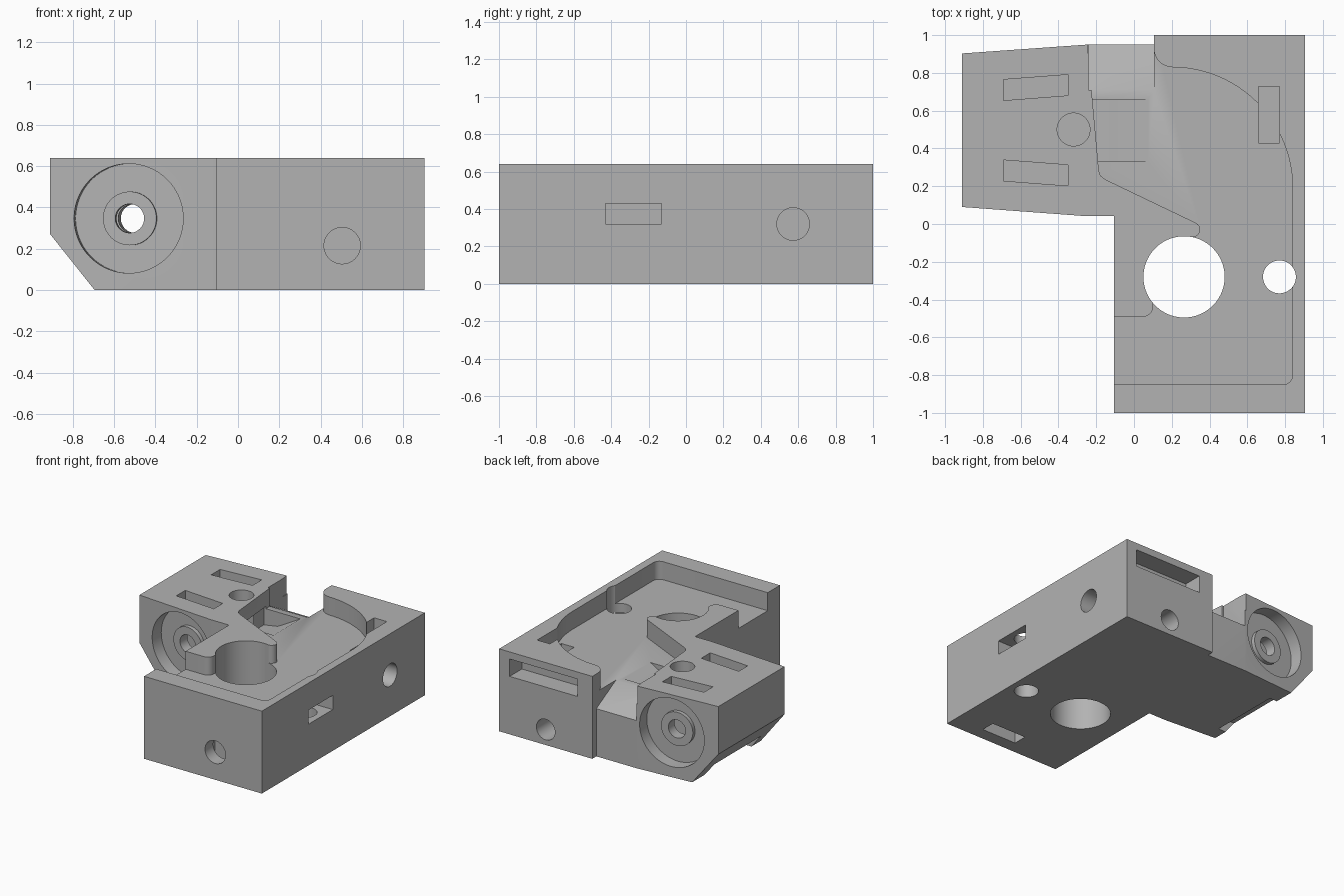
import bpy, bmesh
from math import pi, sin, cos, radians
from mathutils import Matrix, Vector

if "Cube" in bpy.data.objects:
    bpy.data.objects.remove(bpy.data.objects["Cube"])

grey = bpy.data.materials.new("plain grey")
grey.use_nodes = True
grey.diffuse_color = (0.45, 0.45, 0.45, 1)
grey.node_tree.nodes["Principled BSDF"].inputs["Base Color"].default_value = grey.diffuse_color


def arc(cx, cy, r, start, end, n):
    angles = [radians(start + (end - start) * i / n) for i in range(n + 1)]
    return [(cx + r * cos(a), cy + r * sin(a)) for a in angles]


def finish(bm, name):
    bmesh.ops.recalc_face_normals(bm, faces=bm.faces)
    mesh = bpy.data.meshes.new(name)
    bm.to_mesh(mesh)
    bm.free()
    ob = bpy.data.objects.new(name, mesh)
    bpy.context.collection.objects.link(ob)
    mesh.materials.append(grey)
    return ob


def prism(name, outline, lo, hi, axis="z"):
    """Extrude an outline along z (x, y), y (x, z) or x (y, z)."""
    place = {"z": lambda a, b, h: (a, b, h),
             "y": lambda a, b, h: (a, h, b),
             "x": lambda a, b, h: (h, a, b)}[axis]
    bm = bmesh.new()
    low = [bm.verts.new(place(a, b, lo)) for a, b in outline]
    top = [bm.verts.new(place(a, b, hi)) for a, b in outline]
    bm.faces.new(low)
    bm.faces.new(top)
    for i in range(len(low)):
        j = (i + 1) % len(low)
        bm.faces.new((low[i], low[j], top[j], top[i]))
    return finish(bm, name)


def box(name, x0, x1, y0, y1, z0, z1):
    return prism(name, [(x0, y0), (x1, y0), (x1, y1), (x0, y1)], z0, z1)


def cylinder(name, start, end, r, sides=64):
    a, b = Vector(start), Vector(end)
    turn = (b - a).to_track_quat("Z", "Y").to_matrix().to_4x4()
    bm = bmesh.new()
    bmesh.ops.create_cone(bm, cap_ends=True, segments=sides, radius1=r, radius2=r,
                          depth=(b - a).length,
                          matrix=Matrix.Translation((a + b) / 2) @ turn)
    return finish(bm, name)


def combine(target, tool, operation="DIFFERENCE"):
    mod = target.modifiers.new(tool.name, "BOOLEAN")
    mod.operation = operation
    mod.solver = "EXACT"
    mod.object = tool
    bpy.context.view_layer.update()
    result = bpy.data.meshes.new_from_object(
        target.evaluated_get(bpy.context.evaluated_depsgraph_get()))
    target.modifiers.clear()
    target.data = result
    bpy.data.objects.remove(tool)


# Main block with the side tower in one footprint
body = prism("carriage_body", [
    (-0.107, -1), (0.905, -1), (0.905, 1), (0.105, 1), (0.105, 0.95), (-0.245, 0.95),
    (-0.91, 0.903), (-0.91, 0.09), (-0.26, 0.042), (-0.107, 0.042)], 0, 0.64)

# Tray pocket in the top
pocket = [(-0.3, -0.85)] + arc(0.79, -0.8, 0.05, -90, 0, 6)
pocket += arc(0.2, 0.19, 0.64, 0, 90, 24)
pocket += arc(0.205, 0.93, 0.1, -90, -180, 10)
pocket += [(0.105, 1.1), (-0.26, 1.1), (-0.186, 0.28), (-0.177, 0.255), (-0.15, 0.235)]
pocket += arc(0.31, -0.03, 0.04, 64, -90, 8)
pocket += [(0.25, -0.12), (0.1, -0.38)] + arc(0.05, -0.44, 0.05, 0, -90, 6) + [(-0.3, -0.49)]

cutters = [
    prism("tray_pocket", pocket, 0.5, 0.9),
    prism("rear_slope", [(0.71, 0.5), (1.1, 0.289), (1.1, 0.7), (0.71, 0.7)], -0.24, 0.105, "x"),
    prism("floor_ramp", [(0.075, 0.5), (0.075, 0.52), (-0.24, 0.52), (-0.24, 0.37),
                         (-0.12, 0.39)], 0.33, 0.66, "y"),
    prism("tower_chamfer", [(-0.695, 0), (-0.695, -0.1), (-1, -0.1), (-1, 0.383)], -0.2, 1.2, "y"),
    prism("underside_notch", [(-0.63, -0.1), (-0.63, 0), (-0.7, 0.1), (-1, 0.1), (-1, -0.1)],
          0.19, 0.76, "y"),
    # Vertical and side holes
    cylinder("large_bore", (0.265, -0.28, -0.1), (0.265, -0.28, 0.8), 0.215, 96),
    cylinder("small_bore", (0.77, -0.28, -0.1), (0.77, -0.28, 0.8), 0.087),
    cylinder("tower_bore", (-0.32, 0.5, 0.2), (-0.32, 0.5, 0.8), 0.087),
    cylinder("front_hole", (0.505, -1.1, 0.215), (0.505, -0.6, 0.215), 0.088),
    cylinder("back_hole", (0.505, 1.1, 0.12), (0.505, 0.6, 0.12), 0.08),
    cylinder("side_hole", (1, 0.573, 0.32), (0.5, 0.573, 0.32), 0.087),
    # Nut slots
    box("side_slot", 0.62, 1, -0.43, -0.13, 0.32, 0.43),
    box("top_slot", 0.66, 0.77, 0.43, 0.727, 0.17, 0.8),
    box("bottom_slot", 0.355, 0.655, -0.9, -0.79, -0.1, 0.36),
    box("back_slot", 0.23, 0.815, 0.85, 1.1, 0.45, 0.585),
]
for tool in cutters:
    combine(body, tool)

# Mirrored wheel seats, axle holes and nut slots, tilted with the tower faces
for side, label in ((1, "front"), (-1, "back")):
    def at(depth, x=-0.53, z=0.347):
        face = 0.4965 - side * 0.434
        return (x + 0.074 * depth, face + side * depth, z)

    combine(body, cylinder(label + "_seat", at(-0.1), at(0.1), 0.265, 96))
    combine(body, cylinder(label + "_boss", at(0.07), at(0.11), 0.13), "UNION")
    combine(body, cylinder(label + "_axle_hole", at(-0.1), at(0.46), 0.07))
    mid = 0.4965 - side * 0.226
    slot = [(-0.69, mid - 0.055 + side * 0.013), (-0.35, mid - 0.055 - side * 0.013),
            (-0.35, mid + 0.055 - side * 0.013), (-0.69, mid + 0.055 + side * 0.013)]
    combine(body, prism(label + "_nut_slot", slot, 0.2, 0.8))

# Smooth bores, crisp edges
bpy.ops.object.select_all(action="DESELECT")
body.select_set(True)
bpy.context.view_layer.objects.active = body
bpy.ops.object.shade_smooth_by_angle(angle=radians(30))
